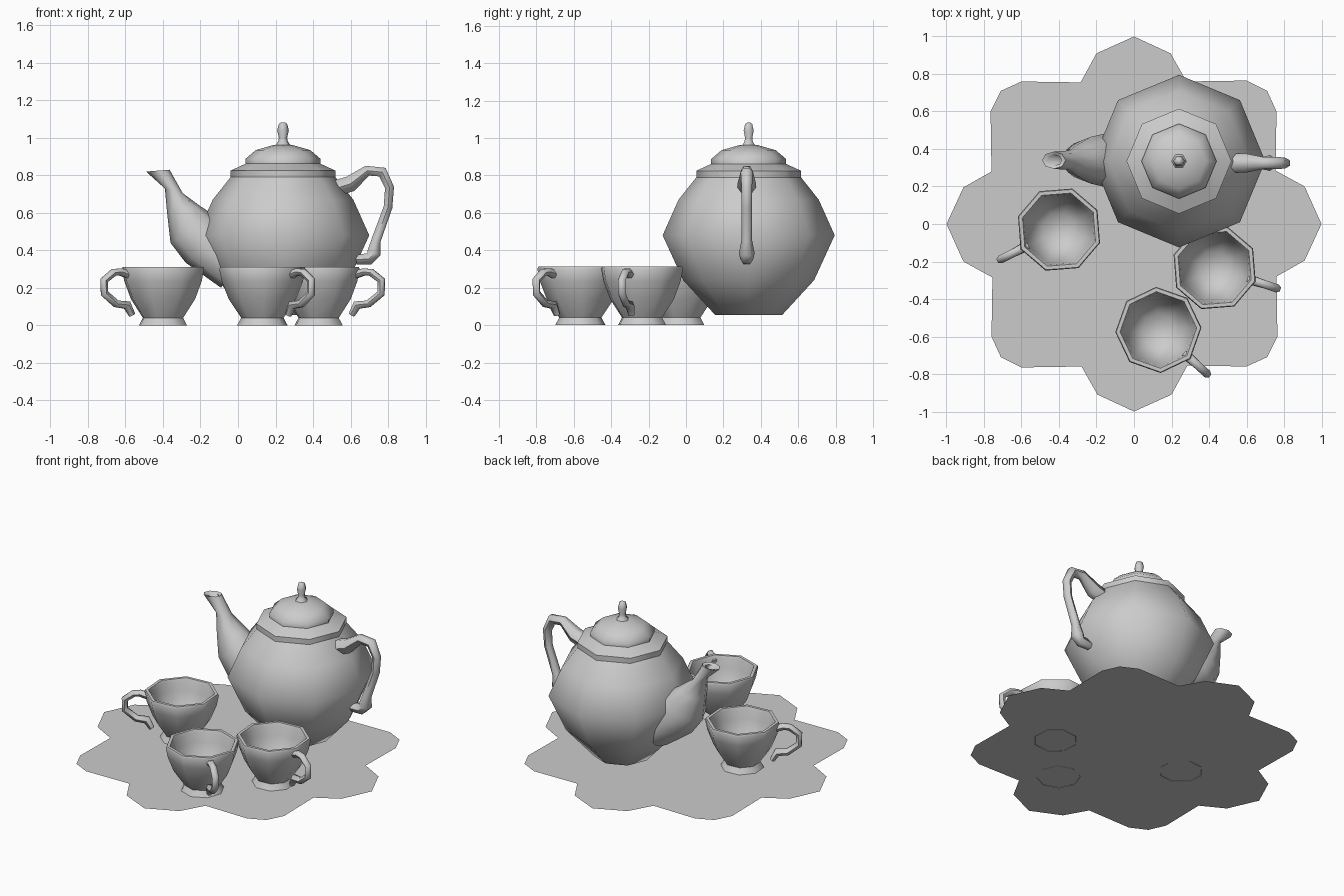
import bpy, bmesh
from math import cos, sin, pi, radians
from mathutils import Vector, Matrix

if "Cube" in bpy.data.objects:
    bpy.data.objects.remove(bpy.data.objects["Cube"])


def finish(name, bm, loc=(0, 0, 0), turn=0.0, angle=60):
    bmesh.ops.remove_doubles(bm, verts=bm.verts, dist=1e-5)
    bmesh.ops.recalc_face_normals(bm, faces=bm.faces)
    me = bpy.data.meshes.new(name)
    bm.to_mesh(me)
    bm.free()
    ob = bpy.data.objects.new(name, me)
    ob.location = loc
    ob.rotation_euler.z = turn
    bpy.context.collection.objects.link(ob)
    bpy.ops.object.select_all(action='DESELECT')
    ob.select_set(True)
    bpy.context.view_layer.objects.active = ob
    if angle:
        bpy.ops.object.shade_smooth_by_angle(angle=radians(angle))
    return ob


def skin(bm, rings, cap_start=False, cap_end=False):
    loops = [[bm.verts.new(p) for p in ring] for ring in rings]
    n = len(loops[0])
    for a, b in zip(loops, loops[1:]):
        for i in range(n):
            j = (i + 1) % n
            bm.faces.new((a[i], a[j], b[j], b[i]))
    if cap_start:
        bm.faces.new(loops[0])
    if cap_end:
        bm.faces.new(loops[-1])


def lathe(name, profile, loc, turn=0.0, sides=8, caps=(False, False), angle=60):
    bm = bmesh.new()
    skin(bm, [[(r * cos(2 * pi * i / sides), r * sin(2 * pi * i / sides), z)
               for i in range(sides)] for r, z in profile], *caps)
    return finish(name, bm, loc, turn, angle)


def tube(name, path, loc, turn=0.0, sides=6):
    # path of (x, z, radius) in the local xz plane
    bm = bmesh.new()
    pts = [Vector((x, 0, z)) for x, z, r in path]
    rings = []
    for k, p in enumerate(pts):
        t = (pts[min(k + 1, len(pts) - 1)] - pts[max(k - 1, 0)]).normalized()
        u, v = Vector((0, 1, 0)), t.cross(Vector((0, 1, 0)))
        r = path[k][2]
        rings.append([p + r * (cos(2 * pi * i / sides) * u + sin(2 * pi * i / sides) * v)
                      for i in range(sides)])
    skin(bm, rings, True, True)
    return finish(name, bm, loc, turn)


# Scalloped mat
quarter = [(1, 0), (.91, .2), (.755, .285), (.76, .6), (.71, .71), (.6, .765), (.28, .76), (.195, .91)]
bm = bmesh.new()
bm.faces.new([bm.verts.new(Matrix.Rotation(q * pi / 2, 3, 'Z') @ Vector((x, y, .002)))
              for q in range(4) for x, y in quarter])
finish("scalloped_mat", bm, angle=0)

# Teapot body, collar, lid and knob
POT = (.24, .335, 0)
lathe("teapot_body", [(.18, .055), (.35, .24), (.46, .48), (.375, .67), (.28, .79)], POT, caps=(True, False))
lathe("teapot_collar", [(.27, .79), (.28, .79), (.28, .825), (.2, .862)], POT, angle=50)
lathe("teapot_lid", [(.2, .86), (.2, .888), (.145, .935), (.05, .962)], POT, caps=(False, True))
lathe("lid_knob", [(.045, .955), (.026, .98), (.022, 1.0), (.031, 1.04), (.022, 1.075), (.008, 1.083)],
      POT, sides=6, caps=(False, True))

# Teapot spout: (outer x, z, inner x, z, half width), with a hollow tip
sections = [(-.09, .2, 0, .42, .14), (-.28, .335, -.05, .5, .14), (-.36, .44, -.1, .57, .125),
            (-.378, .6, -.2, .635, .09), (-.39, .73, -.295, .705, .052), (-.49, .82, -.365, .83, .046),
            (-.46, .815, -.385, .82, .028), (-.39, .75, -.33, .74, .025)]
rings = []
for x0, z0, x1, z1, w in sections:
    a, b = Vector((x0, 0, z0)), Vector((x1, 0, z1))
    rings.append([(a + b) / 2 + (b - a) / 2 * cos(i * pi / 4) + Vector((0, w * sin(i * pi / 4), 0))
                  for i in range(8)])
bm = bmesh.new()
skin(bm, rings, False, True)
finish("teapot_spout", bm, (0, POT[1] + .005, 0))

# Teapot handle
tube("teapot_handle", [(.52, .73, .05), (.6, .755, .05), (.69, .825, .032), (.77, .817, .033),
                       (.808, .735, .028), (.8, .63, .027), (.735, .45, .029), (.725, .385, .042),
                       (.7, .355, .036), (.63, .35, .03)], (0, POT[1] - .01, 0))

# Three cups, each with a foot, hollow bowl and handle
foot = [(.135, 0), (.128, .012), (.113, .04)]
bowl = [(.113, .04), (.18, .14), (.217, .235), (.23, .3), (.225, .312), (.205, .312), (.198, .295),
        (.188, .235), (.155, .14), (.09, .06)]
grip = [(.19, .265, .025), (.255, .285, .022), (.295, .282, .022), (.352, .24, .022), (.35, .17, .022),
        (.28, .115, .022), (.215, .108, .026), (.185, .055, .018)]
for n, (x, y, deg) in enumerate([(-.4, -.03, 207), (.43, -.235, -18), (.13, -.565, -42)], 1):
    loc, turn = (x, y, 0), radians(deg)
    lathe(f"cup_foot_{n}", foot, loc, turn)
    lathe(f"cup_bowl_{n}", bowl, loc, turn, caps=(False, True))
    tube(f"cup_handle_{n}", grip, loc, turn)
